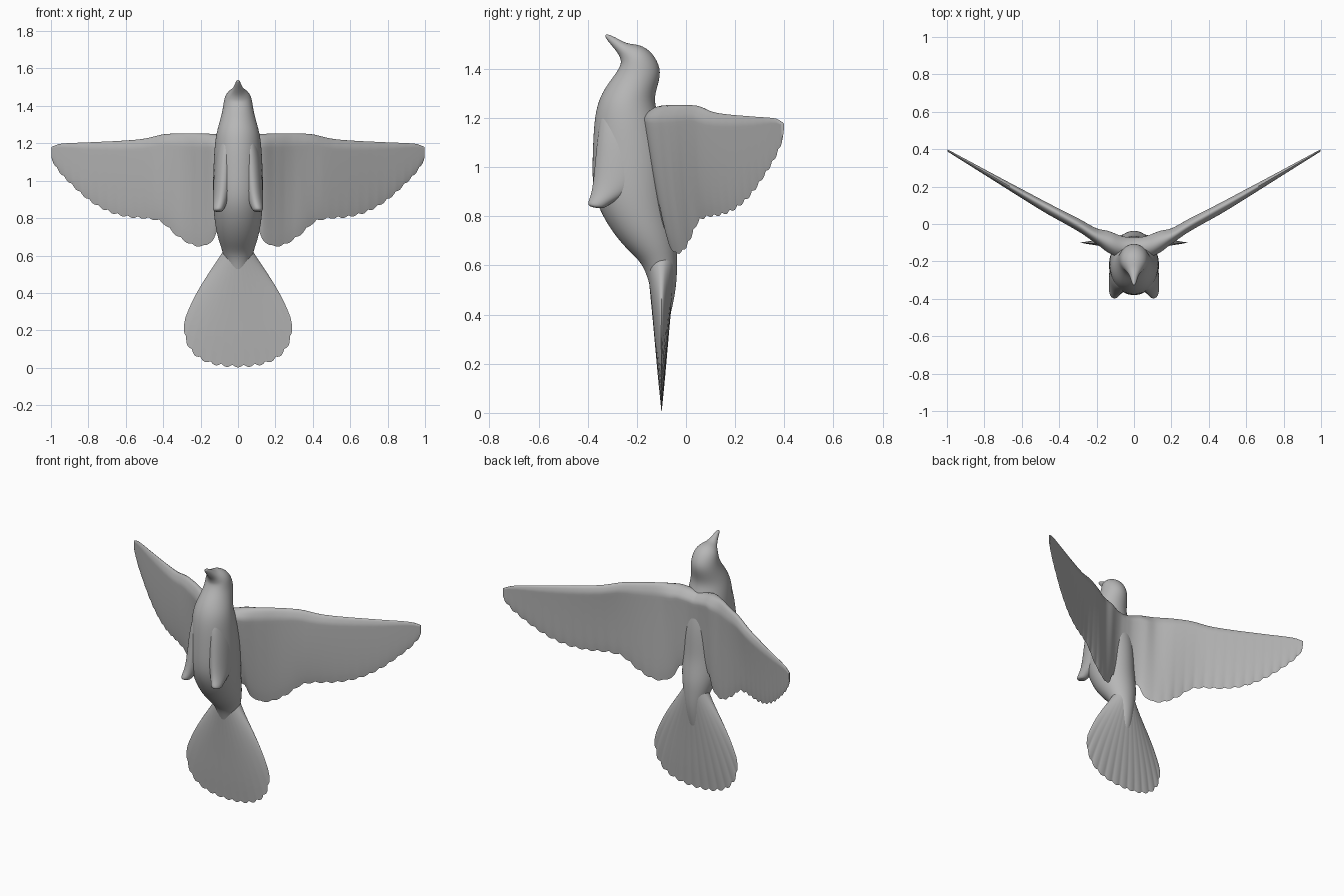
import bpy, bmesh, math
from mathutils import Vector

if "Cube" in bpy.data.objects:
    bpy.data.objects.remove(bpy.data.objects["Cube"], do_unlink=True)

grey = bpy.data.materials.new("plain_grey")
grey.use_nodes = True
colour = (0.47, 0.47, 0.47, 1)
grey.diffuse_color = colour
grey.node_tree.nodes["Principled BSDF"].inputs["Base Color"].default_value = colour


def curve(points, x):
    """Smooth value at x through (x, value) points."""
    n = len(points)
    x = min(max(x, points[0][0]), points[-1][0])
    i = max(k for k in range(n - 1) if points[k][0] <= x)

    def slope(k):
        a, b = points[max(k - 1, 0)], points[min(k + 1, n - 1)]
        return (b[1] - a[1]) / (b[0] - a[0])
    (x0, y0), (x1, y1) = points[i], points[i + 1]
    d = x1 - x0
    t = (x - x0) / d
    s = t * t * (3 - 2 * t)
    return (y0 + (y1 - y0) * s + slope(i) * d * t * (1 - t) ** 2
            - slope(i + 1) * d * t * t * (1 - t))


def finish(name, bm, mirror=False, subdivide=0):
    bmesh.ops.recalc_face_normals(bm, faces=bm.faces)
    mesh = bpy.data.meshes.new(name)
    bm.to_mesh(mesh)
    bm.free()
    mesh.materials.append(grey)
    ob = bpy.data.objects.new(name, mesh)
    bpy.context.collection.objects.link(ob)
    bpy.ops.object.select_all(action="DESELECT")
    ob.select_set(True)
    bpy.context.view_layer.objects.active = ob
    bpy.ops.object.shade_smooth_by_angle(angle=math.radians(60))
    if mirror:
        ob.modifiers.new("mirror", "MIRROR").use_mirror_merge = False
    if subdivide:
        sub = ob.modifiers.new("smooth", "SUBSURF")
        sub.levels = sub.render_levels = subdivide


def loft(name, rings, sides=20, mirror=False):
    """Skin ellipses given as (x, front y, front z, back y, back z, half width)."""
    bm = bmesh.new()
    loops = []
    for x, fy, fz, by, bz, w in rings:
        front, back = Vector((x, fy, fz)), Vector((x, by, bz))
        mid, half = (front + back) / 2, (front - back) / 2
        angles = [2 * math.pi * k / sides for k in range(sides)]
        loops.append([bm.verts.new(mid + 1.015 * (half * math.cos(a) + Vector((w * math.sin(a), 0, 0))))
                      for a in angles])
    for a, b in zip(loops, loops[1:]):
        for k in range(sides):
            j = (k + 1) % sides
            bm.faces.new((a[k], a[j], b[j], b[k]))
    bm.faces.new(loops[0])
    bm.faces.new(loops[-1][::-1])
    finish(name, bm, mirror, 2)


def shell(name, surface, nu, nv):
    """Thin closed sheet; surface(s, v), s from -1 to 1, gives a centre point and half thickness."""
    bm = bmesh.new()
    for side in (-1, 1):
        grid = []
        for i in range(nu + 1):
            row = []
            for j in range(nv + 1):
                p, h = surface(2 * i / nu - 1, j / nv)
                row.append(bm.verts.new((p[0], p[1] + side * h, p[2])))
            grid.append(row)
        for i in range(nu):
            for j in range(nv):
                bm.faces.new((grid[i][j], grid[i + 1][j], grid[i + 1][j + 1], grid[i][j + 1]))
    # Weld the rim of the two skins and close what stays open
    bmesh.ops.remove_doubles(bm, verts=bm.verts, dist=0.0003)
    bmesh.ops.holes_fill(bm, edges=[e for e in bm.edges if e.is_boundary])
    finish(name, bm)


# Head, beak, body and the tapering ridge over the tail
loft("body", [
    (0, -.335, 1.534, -.322, 1.544, .008),
    (0, -.30, 1.492, -.278, 1.523, .018),
    (0, -.272, 1.458, -.238, 1.50, .034),
    (0, -.265, 1.435, -.19, 1.50, .056),
    (0, -.264, 1.418, -.138, 1.47, .073),
    (0, -.285, 1.38, -.10, 1.40, .08),
    (0, -.325, 1.33, -.112, 1.34, .092),
    (0, -.357, 1.27, -.135, 1.27, .112),
    (0, -.374, 1.19, -.105, 1.2, .125),
    (0, -.38, 1.05, -.07, 1.06, .132),
    (0, -.382, .92, -.062, .93, .135),
    (0, -.355, .83, -.06, .83, .13),
    (0, -.30, .735, -.045, .74, .118),
    (0, -.235, .66, -.037, .68, .1),
    (0, -.178, .61, -.036, .62, .08),
    (0, -.152, .54, -.037, .54, .06),
    (0, -.13, .45, -.05, .45, .045),
    (0, -.11, .34, -.078, .34, .03),
])

# Wing outline and thickness along the span
TOP = [(0, 1.225), (.06, 1.235), (.13, 1.25), (.38, 1.25), (.5, 1.225), (.6, 1.215),
       (.8, 1.205), (.95, 1.197), (1, 1.18)]
BOTTOM = [(0, .74), (.1, .75), (.135, .68), (.2, .65), (.26, .665), (.33, .71), (.42, .785),
          (.6, .81), (.7, .84), (.8, .9), (.9, .99), (.96, 1.055), (1, 1.12)]
DEPTH = [(0, -.125), (.05, -.125), (.1, -.112), (.2, -.066), (.3, -.003), (.5, .108), (.8, .28), (1, .395)]
SWEEP = [(0, .02), (.2, .03), (.35, 0), (.5, -.012), (.8, -.008), (1, 0)]
THICK = [(0, .055), (.13, .062), (.2, .043), (.3, .035), (.5, .028), (.75, .015), (1, .003)]


def wing(s, v):
    u = abs(s)
    x = .997 * (1 - (1 - u) ** 1.2)
    v = v ** 1.5
    feather = abs(math.sin(math.pi * 19 * u))
    fade = min(1, max(0, u * 6 - .5))
    low = curve(BOTTOM, x) + .012 * fade * (.6 - feather)
    high = curve(TOP, x)
    z = high + (low - high) * v
    y = curve(DEPTH, x) + curve(SWEEP, x) * v ** 1.5 + .0025 * (feather - .6) * fade * v ** 4
    # The middle of the sheet bellies slightly forward
    y -= .06 * v * (1 - v) * min(1, max(0, (x - .25) * 5)) * (1 - x)
    nose = min(1, math.sqrt(v / .1))
    h = curve(THICK, x) * nose * (1 - v) ** .8 + .003 * nose * (1 - v ** 8)
    return (math.copysign(x, s), y, z), h


shell("wings", wing, 272, 24)


# Fanned tail, each feather ending in a rounded tip
def tail(s, v):
    angle = s * math.radians(29.8)
    feather = abs(math.cos(math.pi * 6.5 * s))
    reach = .758 - .18 * s ** 4 - .014 * (1 - feather)
    r = .14 + (reach - .14) * v
    z = .76 - r * math.cos(angle)
    x = r * math.sin(angle) * (1 + .08 * math.sin(math.pi * v))
    y = -.1 + .002 * (feather - .6) * v * v
    edge = math.sqrt(max(0, 1 - s * s))
    h = (.054 * (1 - v) ** 1.15 + .005) * edge * (1 - v ** 12)
    return (x, y, z), h


shell("tail_fan", tail, 104, 20)

# Tucked legs that square off the flanks and end in short stubs
loft("legs", [
    (.05, -.34, 1.27, -.2, 1.27, .035),
    (.066, -.36, 1.15, -.16, 1.15, .055),
    (.074, -.372, 1.03, -.15, 1.03, .057),
    (.082, -.38, .94, -.16, .94, .053),
    (.094, -.388, .885, -.24, .885, .041),
    (.104, -.402, .855, -.31, .85, .031),
    (.106, -.396, .838, -.335, .828, .026),
], sides=12, mirror=True)
